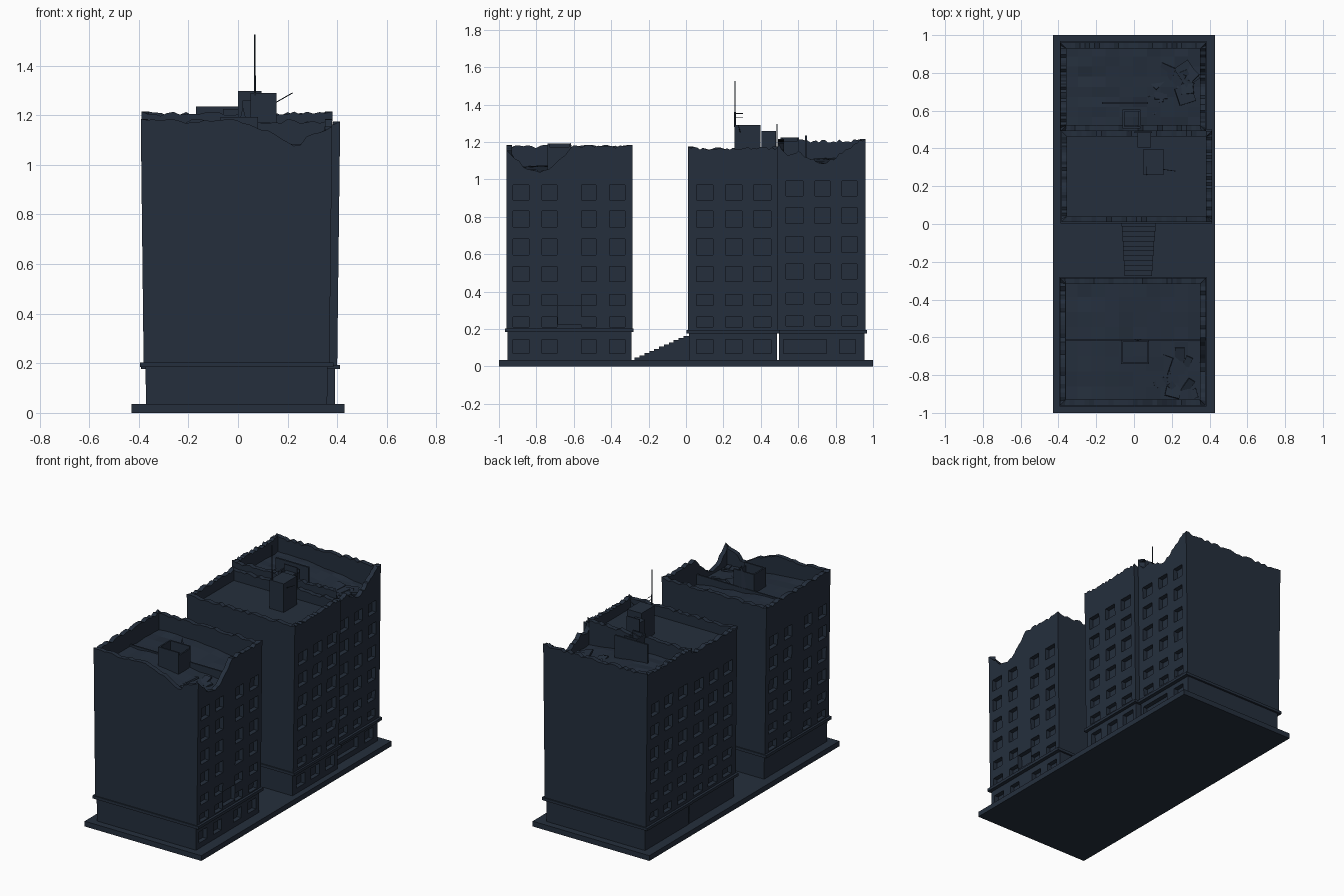
import bpy, bmesh, math, random
from mathutils import Vector

if "Cube" in bpy.data.objects:
    bpy.data.objects.remove(bpy.data.objects["Cube"])

random.seed(4)
mat = bpy.data.materials.new("dark navy concrete")
mat.diffuse_color = (0.018, 0.028, 0.046, 1)
mat.use_nodes = True
mat.node_tree.nodes["Principled BSDF"].inputs["Base Color"].default_value = mat.diffuse_color


def finish(name, bm):
    me = bpy.data.meshes.new(name)
    bm.to_mesh(me)
    bm.free()
    me.materials.append(mat)
    ob = bpy.data.objects.new(name, me)
    bpy.context.collection.objects.link(ob)
    return ob


def box(name, x0, x1, y0, y1, z0, z1, rot=None):
    bm = bmesh.new()
    bmesh.ops.create_cube(bm, size=1)
    for v in bm.verts:
        v.co = Vector((v.co.x * (x1 - x0), v.co.y * (y1 - y0), v.co.z * (z1 - z0)))
    ob = finish(name, bm)
    ob.location = ((x0 + x1) / 2, (y0 + y1) / 2, (z0 + z1) / 2)
    if rot:
        ob.rotation_euler = rot
    return ob


def rod(name, a, b, r=0.003):
    a, b = Vector(a), Vector(b)
    bm = bmesh.new()
    bmesh.ops.create_cone(bm, cap_ends=True, segments=6, radius1=r, radius2=r, depth=(b - a).length)
    ob = finish(name, bm)
    ob.location = (a + b) / 2
    ob.rotation_euler = (b - a).to_track_quat('Z', 'Y').to_euler()


def interp(pts, c):
    for (a, u), (b, v) in zip(pts, pts[1:]):
        if a <= c <= b:
            return u + (v - u) * (c - a) / (b - a)
    return 0


class Shell:
    """Rectangular wall shell; walls 0 front, 1 right, 2 back, 3 left."""

    def __init__(self, x0, x1, y0, y1, flare):
        self.r, self.flare, self.bm = (x0, x1, y0, y1), flare, bmesh.new()

    def point(self, w, c, z, d=0.0):
        x0, x1, y0, y1 = self.r
        x, y = [(c, y0 + d), (x1 - d, c), (c, y1 - d), (x0 + d, c)][w]
        return (x * (1 - self.flare * (1.18 - z)), y, z)

    def span(self, w):
        return self.r[2:] if w % 2 else self.r[:2]

    def face(self, w, *pts):
        vs = [self.bm.verts.new(self.point(w, *p)) for p in pts]
        self.bm.faces.new(vs[::-1] if w > 1 else vs)

    def wall(self, w, z0, z1, rects=(), depth=0.03):
        lo, hi = self.span(w)
        cs = sorted({lo, hi, *[v for r in rects for v in r[:2]]})
        zs = sorted({z0, z1, *[v for r in rects for v in r[2:]]})
        for a, b in zip(cs, cs[1:]):
            for p, q in zip(zs, zs[1:]):
                m, n = (a + b) / 2, (p + q) / 2
                if not any(r[0] < m < r[1] and r[2] < n < r[3] for r in rects):
                    self.face(w, (a, p), (b, p), (b, q), (a, q))
        # recessed panes and reveals
        for a, b, p, q in rects:
            ring = [(a, p), (b, p), (b, q), (a, q)]
            self.face(w, *[(c, z, depth) for c, z in ring])
            for i in range(4):
                (c, z), (e, f) = ring[i], ring[(i + 1) % 4]
                self.face(w, (c, z), (e, f), (e, f, depth), (c, z, depth))

    def parapet(self, w, z0, top, floor, notch, t=0.03):
        lo, hi = self.span(w)
        n = 30
        cs = [lo + (hi - lo) * i / n for i in range(n + 1)]
        hs = [top - interp(notch, c) - (random.uniform(0, 0.018) if 0 < i < n else 0)
              for i, c in enumerate(cs)]
        inn = [min(max(c, lo + t), hi - t) for c in cs]
        for i in range(n):
            a, b, h, k, e, f = cs[i], cs[i + 1], hs[i], hs[i + 1], inn[i], inn[i + 1]
            self.face(w, (a, z0), (b, z0), (b, k), (a, h))
            self.face(w, (a, h), (b, k), (f, k, t), (e, h, t))
            if f - e > 1e-5:
                self.face(w, (e, h, t), (f, k, t), (f, floor, t), (e, floor, t))


ROWS = [(0.21, 0.265), (0.325, 0.385), (0.455, 0.535), (0.595, 0.68), (0.745, 0.83), (0.89, 0.97)]


def building(name, x0, x1, y0, y1, top, roof, cols, lift, notches, extra=(), sag=0.0, ground=None):
    s = Shell(x0, x1, y0, y1, 0.03)
    wins = [(a, b, p + lift * p, q + lift * p) for a, b in cols for p, q in ROWS]
    rights = wins + list(extra)
    for w in range(4):
        s.wall(w, 0.19, 1.02, rights if w == 1 else wins if w == 3 else ())
        s.parapet(w, 1.02, top, roof - sag - 0.03, notches.get(w, []))
    finish(name + " walls", s.bm)
    # ground floor, slightly set back
    g = Shell(x0 + 0.012, x1 - 0.012, y0 + 0.005, y1 - 0.005, 0.02)
    for w in range(4):
        g.wall(w, 0.03, 0.192, [(a, b, 0.07, 0.145) for a, b in ground or cols] if w == 1 else ())
    finish(name + " ground floor", g.bm)
    # sagging roof deck
    bm = bmesh.new()
    bmesh.ops.create_grid(bm, x_segments=10, y_segments=8, size=0.5)
    for v in bm.verts:
        dip = sag * max(0, v.co.x + 0.15) / 0.65
        v.co = Vector(((x0 + x1) / 2 + v.co.x * (x1 - x0 - 0.04),
                       (y0 + y1) / 2 + v.co.y * (y1 - y0 - 0.04),
                       roof - dip + random.uniform(-1, 1) * 0.1 * sag))
    finish(name + " roof deck", bm)


# plinth
box("base slab", -0.43, 0.43, -1, 1, 0, 0.035)

# three ruined blocks
building("front block", -0.392, 0.38, -0.96, -0.287, 1.185, 1.07,
         [(-0.925, -0.84), (-0.77, -0.69), (-0.56, -0.48), (-0.41, -0.325)], 0,
         {0: [(0.03, 0), (0.2, 0.08), (0.24, 0.1), (0.3, 0.05), (0.38, 0.03)],
          1: [(-0.96, 0.03), (-0.86, 0.11), (-0.8, 0.135), (-0.74, 0.12), (-0.65, 0.05), (-0.61, 0)]},
         [(-0.685, -0.56, 0.225, 0.325)], 0.05)
building("middle block", -0.385, 0.412, 0.01, 0.492, 1.175, 1.1,
         [(0.055, 0.145), (0.21, 0.30), (0.36, 0.455)], 0, {})
building("rear block", -0.388, 0.38, 0.493, 0.96, 1.215, 1.11,
         [(0.535, 0.625), (0.69, 0.77), (0.835, 0.915)], 0.025,
         {1: [(0.493, 0.02), (0.55, 0.08), (0.6, 0.06), (0.7, 0.11), (0.75, 0.125), (0.82, 0.07), (0.93, 0)]},
         (), 0.06, [(0.52, 0.75), (0.82, 0.905)])

# ledges above the ground floors
box("front ledge", -0.395, 0.385, -0.967, -0.28, 0.184, 0.203)
box("middle ledge", -0.39, 0.412, 0.003, 0.5, 0.176, 0.194)
box("rear ledge", -0.392, 0.385, 0.49, 0.968, 0.176, 0.194)

# stairs, widening towards the top
N = 11
for i in range(N):
    f = i / (N - 1)
    y = -0.275 + 0.288 * i / N
    box("stair step", -0.05 - 0.015 * f, 0.095 + 0.02 * f, y, y + 0.288 / N + 0.002, 0.03, 0.048 + 0.115 * f)


# open roof rooms made of thin walls
def room(name, x0, x1, y0, y1, z0, z1, t=0.01):
    box(name + " front wall", x0, x1, y0, y0 + t, z0, z1)
    box(name + " back wall", x0, x1, y1 - t, y1, z0, z1)
    box(name + " left wall", x0, x0 + t, y0, y1, z0, z1)
    box(name + " right wall", x1 - t, x1, y0, y1, z0, z1 - 0.02)


room("front roof room", -0.07, 0.08, -0.74, -0.615, 1.02, 1.193)
box("front roof divider", -0.36, 0.35, -0.62, -0.61, 1.0, 1.085)
room("rear roof room", -0.06, 0.035, 0.505, 0.605, 1.06, 1.225)
box("rear roof wall", -0.17, 0.075, 0.635, 0.647, 1.06, 1.235)
box("stair housing", 0.05, 0.155, 0.26, 0.397, 1.08, 1.29)
box("roof vent", 0.018, 0.09, 0.405, 0.482, 1.08, 1.26)
box("vent screen", 0.0, 0.095, 0.483, 0.49, 1.08, 1.297)

# broken shard on the front roof
bm = bmesh.new()
bmesh.ops.create_cone(bm, cap_ends=True, segments=4, radius1=0.05, radius2=0.001, depth=0.2)
for v in bm.verts:
    v.co.y *= 0.12
ob = finish("roof shard", bm)
ob.location = (0.02, -0.615, 1.13)

# mast and aerials
rod("mast base", (0.068, 0.262, 1.28), (0.068, 0.262, 1.36), 0.005)
rod("mast", (0.068, 0.262, 1.35), (0.068, 0.262, 1.525))
for z in (1.33, 1.352):
    rod("aerial arm", (0.068, 0.26, z), (0.068, 0.305, z), 0.002)
rod("bent aerial", (0.15, 0.29, 1.25), (0.22, 0.28, 1.29), 0.002)

# fallen slabs and rubble near the broken edges
for cx, cy, z in ((0.2, -0.8, 1.03), (0.18, 0.72, 1.07)):
    for i in range(14):
        x, y = cx + random.uniform(-0.13, 0.12), cy + random.uniform(-0.1, 0.1)
        a, b = random.uniform(0.015, 0.06), random.uniform(0.015, 0.05)
        box("rubble slab", x - a, x + a, y - b, y + b, z - 0.006, z + 0.006,
            (random.uniform(-0.3, 0.3), random.uniform(-0.3, 0.3), random.uniform(0, 3)))
